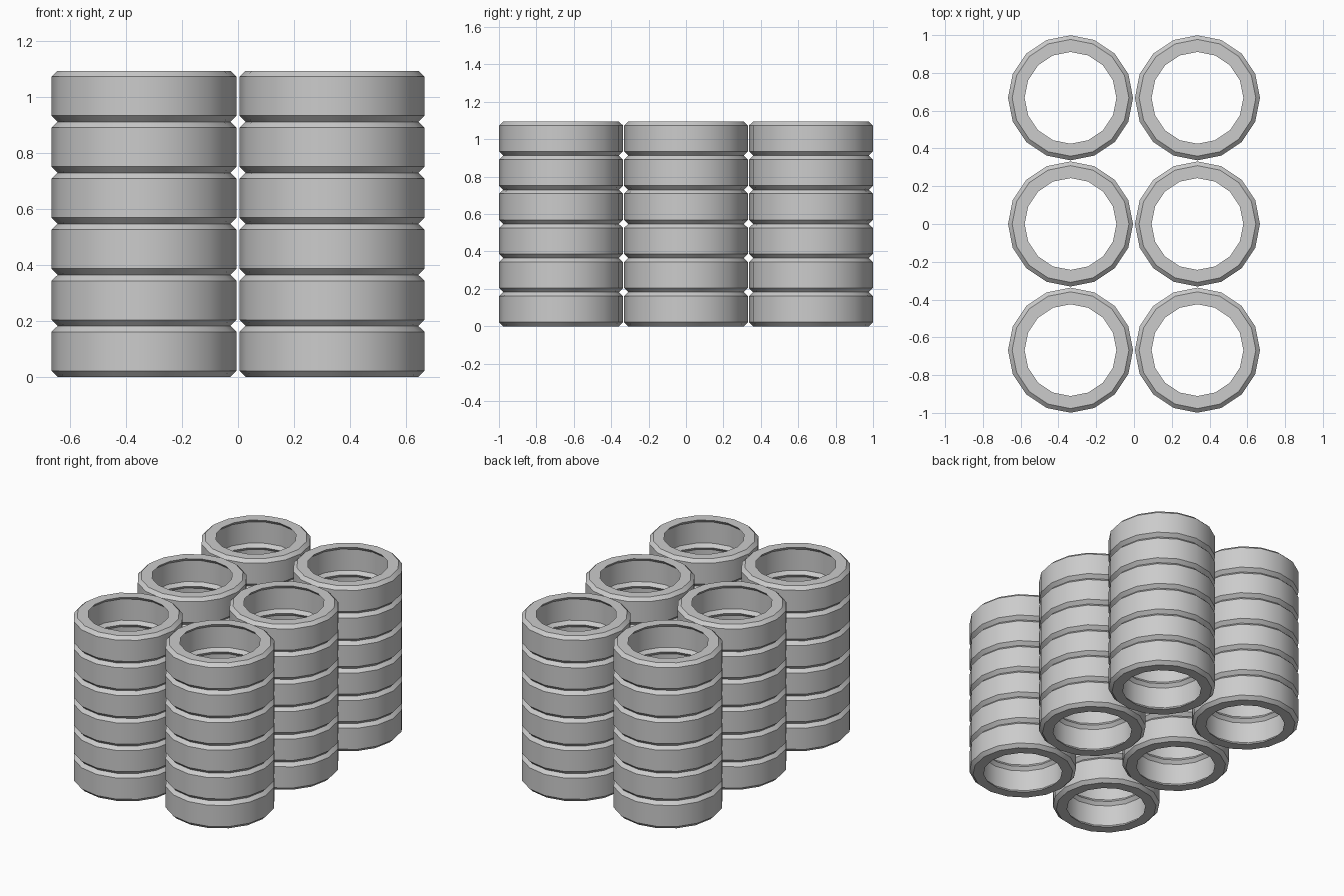
import bpy, math

if "Cube" in bpy.data.objects:
    bpy.data.objects.remove(bpy.data.objects["Cube"])

SIDES = 16
PITCH = 0.1825
# closed tyre cross-section: (radius, height)
PROFILE = [(0.243, 0), (0.309, 0), (0.331, 0.022), (0.331, PITCH - 0.021),
           (0.309, PITCH), (0.243, PITCH), (0.262, PITCH - 0.021), (0.262, 0.022)]


def tyre_mesh():
    n = len(PROFILE)
    verts, faces = [], []
    for i in range(SIDES):
        a = 2 * math.pi * i / SIDES
        verts += [(r * math.cos(a), r * math.sin(a), z) for r, z in PROFILE]
        j = (i + 1) % SIDES
        for k in range(n):
            m = (k + 1) % n
            faces.append((i * n + k, j * n + k, j * n + m, i * n + m))
    mesh = bpy.data.meshes.new("tyre")
    mesh.from_pydata(verts, [], faces)
    mesh.polygons.foreach_set("use_smooth", [True] * len(faces))
    mesh.set_sharp_from_angle(angle=math.radians(30))
    return mesh


# six stacks of six tyres
tyre = tyre_mesh()
for x in (-0.336, 0.336):
    for y in (-0.668, 0, 0.668):
        for level in range(6):
            ob = bpy.data.objects.new("tyre", tyre)
            ob.location = (x, y, level * PITCH)
            bpy.context.collection.objects.link(ob)
